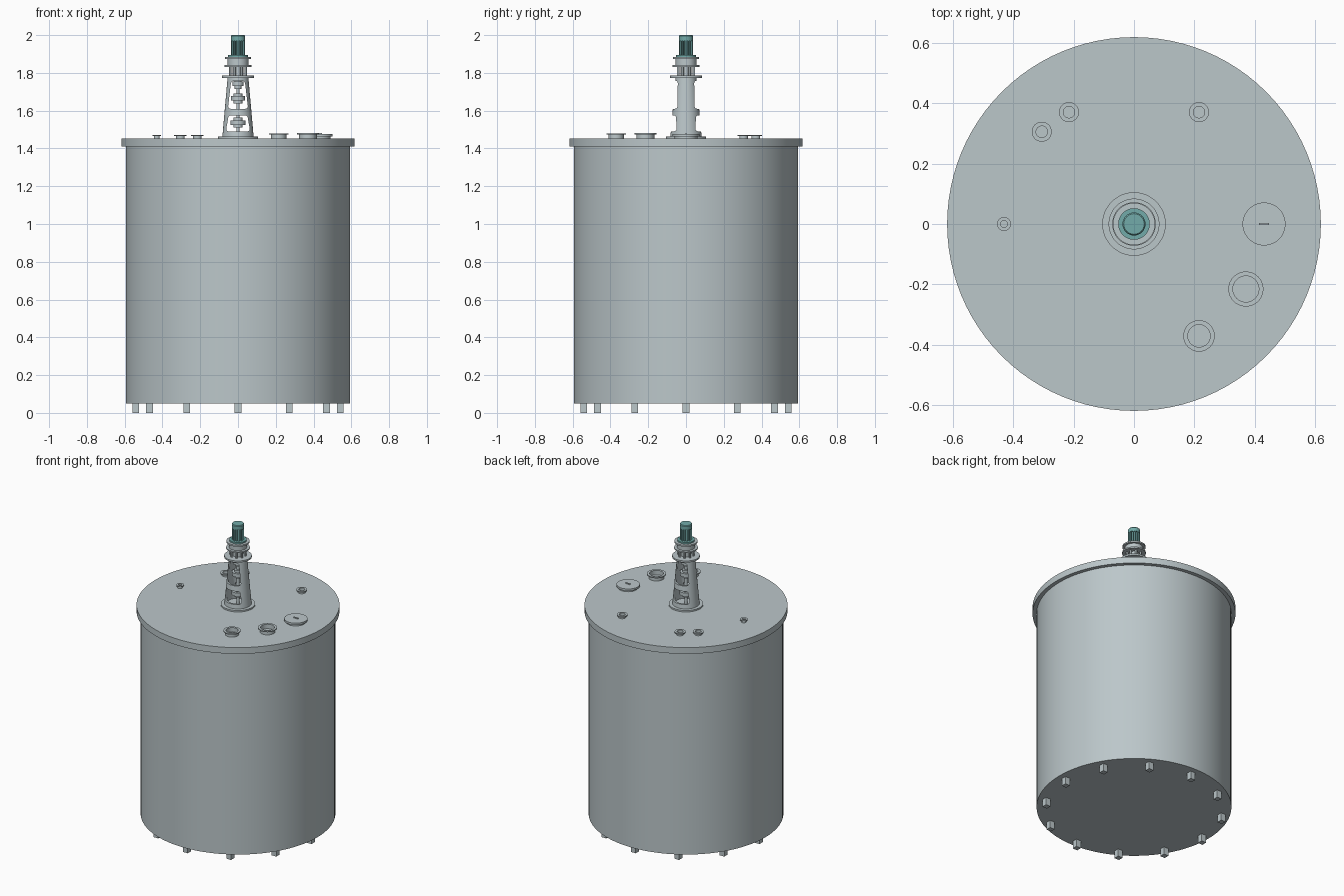
import bpy
import bmesh
from math import cos, sin, pi, radians
from mathutils import Matrix

cube = bpy.data.objects.get("Cube")
if cube:
    bpy.data.objects.remove(cube, do_unlink=True)


def material(name, rgb):
    mat = bpy.data.materials.new(name)
    mat.use_nodes = True
    mat.diffuse_color = (*rgb, 1)
    mat.node_tree.nodes["Principled BSDF"].inputs["Base Color"].default_value = (*rgb, 1)
    return mat


steel = material("pale steel", (0.50, 0.57, 0.59))
teal = material("teal paint", (0.17, 0.41, 0.40))


def finish(bm, name, mat, smooth=True):
    bmesh.ops.recalc_face_normals(bm, faces=bm.faces)
    mesh = bpy.data.meshes.new(name)
    bm.to_mesh(mesh)
    bm.free()
    obj = bpy.data.objects.new(name, mesh)
    bpy.context.collection.objects.link(obj)
    mesh.materials.append(mat)
    if smooth:
        shade(obj)
    return obj


def shade(obj):
    bpy.ops.object.select_all(action="DESELECT")
    obj.select_set(True)
    bpy.context.view_layer.objects.active = obj
    bpy.ops.object.shade_smooth_by_angle(angle=radians(30))


def lathe(name, profile, mat=steel, x=0, y=0, segs=48, closed=False):
    """Spin (radius, height) points about a vertical axis."""
    bm = bmesh.new()
    rings = []
    for r, z in profile:
        count = segs if r > 0 else 1
        rings.append([bm.verts.new((x + r * cos(2 * pi * i / segs),
                                    y + r * sin(2 * pi * i / segs), z)) for i in range(count)])
    pairs = list(zip(rings, rings[1:]))
    if closed:
        pairs.append((rings[-1], rings[0]))
    for a, b in pairs:
        for i in range(segs):
            j = (i + 1) % segs
            quad = [a[i % len(a)], a[j % len(a)], b[j % len(b)], b[i % len(b)]]
            bm.faces.new(list(dict.fromkeys(quad)))
    return finish(bm, name, mat)


def disc(name, r, low, high, **kw):
    return lathe(name, [(0, low), (r, low), (r, high), (0, high)], **kw)


def box(name, centre, size, mat=steel):
    bm = bmesh.new()
    bmesh.ops.create_cube(bm, size=1, matrix=Matrix.Translation(centre) @ Matrix.Diagonal((*size, 1)))
    return finish(bm, name, mat, smooth=False)


# Vessel, lid and ring of feet
LID = 1.452
disc("tank_body", 0.593, 0.05, 1.41, segs=96)
disc("tank_lid", 0.618, 1.41, LID, segs=96)
for i in range(12):
    a = i * pi / 6
    box(f"foot_{i + 1}", (0.541 * cos(a), 0.541 * sin(a), 0.026), (0.035, 0.035, 0.052))


# Open flanged nozzles on the lid
def nozzle(name, x, y, bore, flange, top):
    wall, lip = bore + 0.004, top - 0.007
    lathe(name, [(bore, LID), (wall, LID), (wall, lip), (flange, lip), (flange, top), (bore, top)],
          x=x, y=y, segs=32, closed=True)


nozzle("small_nozzle_back_right", -0.215, 0.37, 0.019, 0.033, 1.472)
nozzle("small_nozzle_back_left", 0.215, 0.37, 0.019, 0.033, 1.472)
nozzle("small_nozzle_diagonal", -0.305, 0.305, 0.019, 0.033, 1.472)
nozzle("vent_nozzle", -0.43, 0, 0.011, 0.023, 1.472)
nozzle("large_nozzle_left", 0.37, -0.215, 0.043, 0.058, 1.482)
nozzle("large_nozzle_front", 0.215, -0.37, 0.037, 0.052, 1.48)

# Manhole with cover and handle
disc("manhole_neck", 0.06, LID, 1.465, x=0.43)
disc("manhole_cover", 0.071, 1.463, 1.476, x=0.43)
box("manhole_handle", (0.43, 0, 1.479), (0.032, 0.006, 0.007))

# Lantern: conical shell with two windows cut front to back
disc("lantern_base_flange", 0.105, LID, 1.462)
lantern = lathe("lantern", [(0.083, 1.46), (0.055, 1.776), (0.043, 1.776), (0.071, 1.46)], closed=True)


def window(low, high, wide, narrow):
    bm = bmesh.new()
    r = 0.014
    outline = []
    for cx, cz, start in ((wide - r, low + r, -90), (narrow - r, high - r, 0),
                          (r - narrow, high - r, 90), (r - wide, low + r, 180)):
        for k in range(6):
            a = radians(start + k * 18)
            outline.append((cx + r * cos(a), cz + r * sin(a)))
    face = bm.faces.new([bm.verts.new((x, -0.15, z)) for x, z in outline])
    out = bmesh.ops.extrude_face_region(bm, geom=[face])
    bmesh.ops.translate(bm, vec=(0, 0.3, 0),
                        verts=[v for v in out["geom"] if isinstance(v, bmesh.types.BMVert)])
    cutter = finish(bm, "window_cutter", steel, smooth=False)
    cutter.hide_render = True
    bpy.context.view_layer.objects.active = lantern
    mod = lantern.modifiers.new("window", "BOOLEAN")
    mod.operation, mod.solver, mod.object = "DIFFERENCE", "EXACT", cutter
    bpy.ops.object.modifier_apply(modifier=mod.name)
    bpy.data.objects.remove(cutter, do_unlink=True)


window(1.49, 1.575, 0.062, 0.052)
window(1.61, 1.757, 0.052, 0.038)
shade(lantern)

# Shaft with couplings and seal inside the lantern
disc("shaft", 0.009, LID, 1.84, segs=24)
for name, z, r in (("shaft_seal", 1.537, 0.04), ("lower_coupling", 1.665, 0.038),
                   ("upper_coupling", 1.742, 0.03)):
    disc(name + "_hub", r * 0.6, z - 0.026, z + 0.026, segs=32)
    disc(name + "_disc", r, z - 0.012, z + 0.012, segs=32)

# Top flange, studs and gearbox
disc("lantern_top_flange", 0.084, 1.774, 1.785)
for i in range(8):
    a = (i + 0.5) * pi / 4
    disc(f"gearbox_stud_{i + 1}", 0.007, 1.785, 1.835, x=0.045 * cos(a), y=0.045 * sin(a), segs=12)
disc("gearbox_neck", 0.03, 1.785, 1.835)
lathe("gearbox", [(0, 1.832), (0.072, 1.832), (0.072, 1.841), (0.055, 1.841), (0.055, 1.874),
                  (0.07, 1.874), (0.07, 1.884), (0, 1.884)])

# Finned motor
disc("motor_flange", 0.052, 1.884, 1.894, mat=teal)
disc("motor_body", 0.029, 1.894, 1.98, mat=teal, segs=32)
for i in range(16):
    fin = box(f"motor_fin_{i + 1}", (0.031, 0, 1.936), (0.012, 0.004, 0.085), teal)
    fin.rotation_euler.z = i * pi / 8
lathe("motor_cap", [(0, 1.97), (0.038, 1.97), (0.038, 1.995), (0.034, 2.0), (0, 2.0)], mat=teal, segs=32)
